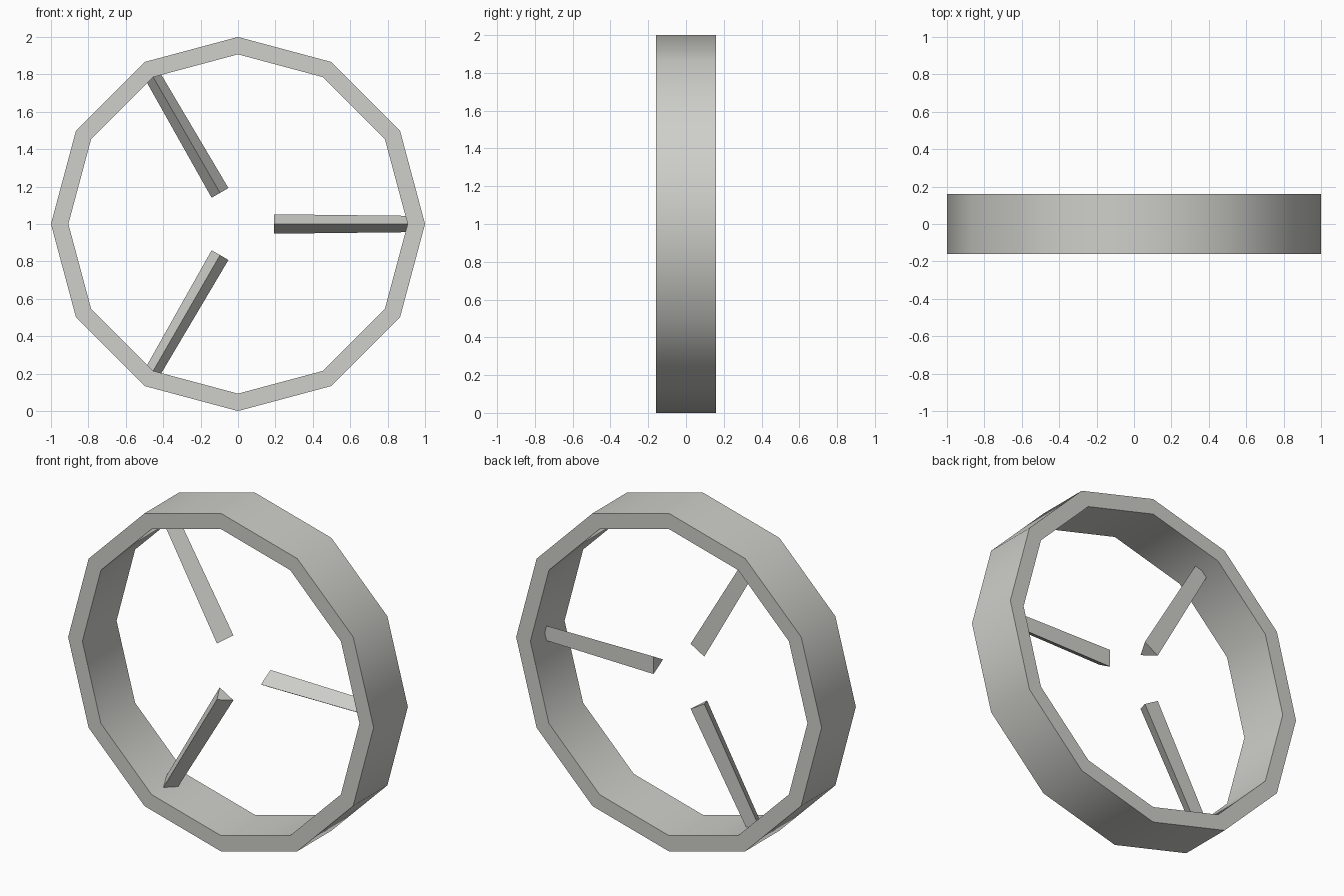
import bpy, bmesh, math
from mathutils import Matrix

if "Cube" in bpy.data.objects:
    bpy.data.objects.remove(bpy.data.objects["Cube"])

grey = bpy.data.materials.new("light_grey")
grey.diffuse_color = (0.62, 0.62, 0.59, 1)
grey.use_nodes = True
grey.node_tree.nodes["Principled BSDF"].inputs["Base Color"].default_value = grey.diffuse_color


def finish(bm, name):
    bmesh.ops.recalc_face_normals(bm, faces=bm.faces)
    mesh = bpy.data.meshes.new(name)
    bm.to_mesh(mesh)
    bm.free()
    mesh.materials.append(grey)
    ob = bpy.data.objects.new(name, mesh)
    bpy.context.collection.objects.link(ob)
    return ob


# Rim: rectangular section swept around twelve corners
SIDES = 12
section = [(1.0, -0.16), (1.0, 0.16), (0.907, 0.16), (0.907, -0.16)]
bm = bmesh.new()
loops = []
for i in range(SIDES):
    a = math.tau * i / SIDES
    loops.append([bm.verts.new((r * math.cos(a), y, 1 + r * math.sin(a)))
                  for r, y in section])
for i in range(SIDES):
    p, q = loops[i], loops[(i + 1) % SIDES]
    for j in range(4):
        k = (j + 1) % 4
        bm.faces.new((p[j], p[k], q[k], q[j]))
rim = finish(bm, "rim")
bpy.ops.object.select_all(action='DESELECT')
rim.select_set(True)
bpy.context.view_layer.objects.active = rim
bpy.ops.object.shade_smooth_by_angle(angle=math.radians(40))

# Spokes: tapered triangular bars with the ridge to the front
INNER, OUTER = 0.192, 0.94
for n in range(3):
    bm = bmesh.new()
    bmesh.ops.create_cone(bm, cap_ends=True, segments=3, radius1=0.06,
                          radius2=0.05, depth=OUTER - INNER)
    # put one corner on -y, then lay the bar along +x
    corner = max(bm.verts, key=lambda v: v.co.y).co
    turn = -math.pi / 2 - math.atan2(corner.y, corner.x)
    place = (Matrix.Translation((0, 0, 1))
             @ Matrix.Rotation(-math.tau * n / 3, 4, 'Y')
             @ Matrix.Translation(((INNER + OUTER) / 2, 0, 0))
             @ Matrix.Rotation(math.pi / 2, 4, 'Y')
             @ Matrix.Rotation(turn, 4, 'Z'))
    bmesh.ops.transform(bm, matrix=place, verts=bm.verts)
    finish(bm, f"spoke_{n + 1}")
